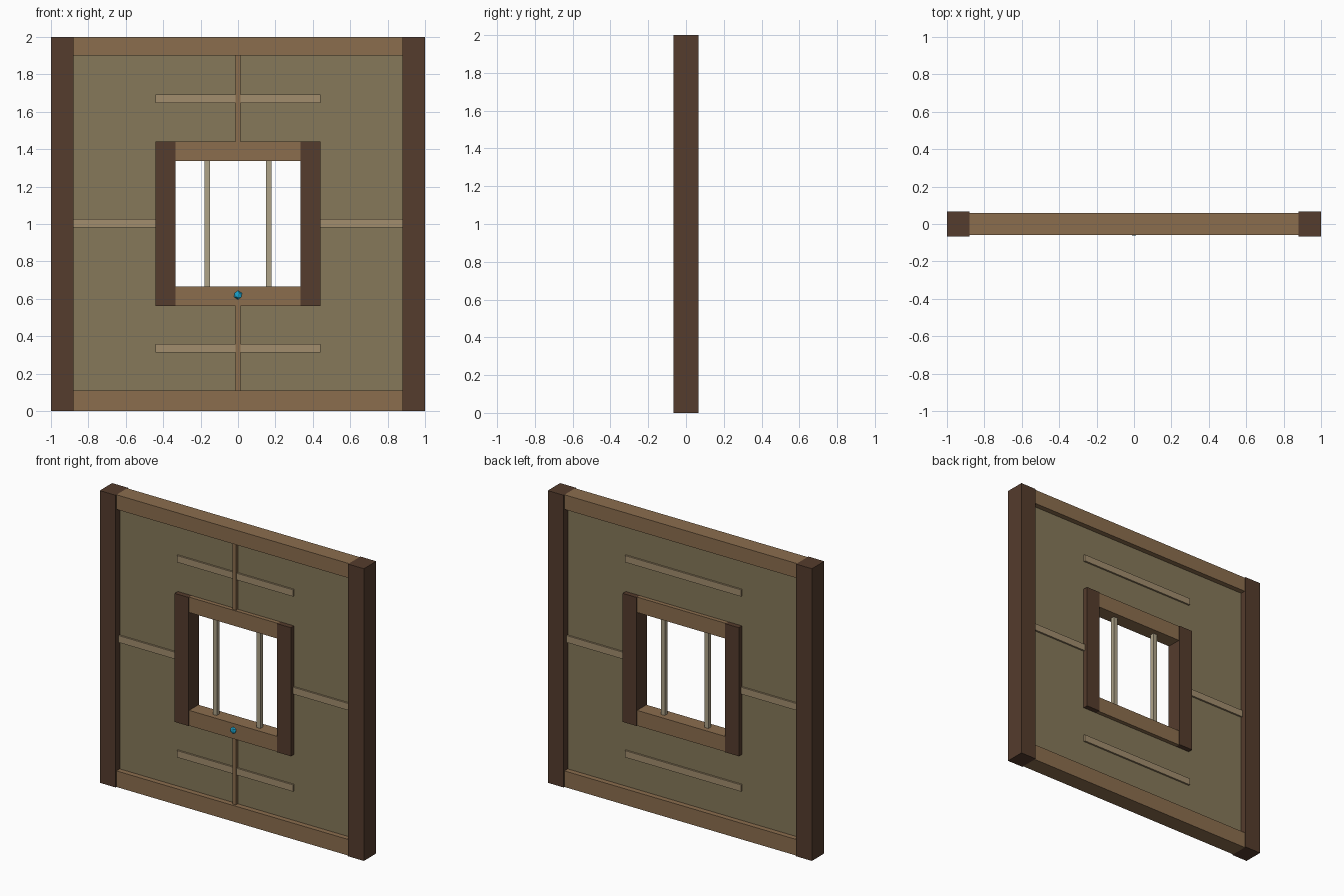
import bpy, bmesh

if "Cube" in bpy.data.objects:
    bpy.data.objects.remove(bpy.data.objects["Cube"])


def material(name, rgb):
    m = bpy.data.materials.new(name)
    m.diffuse_color = (*rgb, 1)
    m.use_nodes = True
    m.node_tree.nodes["Principled BSDF"].inputs["Base Color"].default_value = m.diffuse_color
    return m


DARK = material("dark_wood", (0.09, 0.045, 0.026))
RAIL = material("rail_wood", (0.26, 0.155, 0.076))
PANEL = material("panel_wood", (0.24, 0.19, 0.10))
BATTEN = material("batten_wood", (0.36, 0.27, 0.155))
BAR = material("bar_wood", (0.43, 0.37, 0.25))
BLUE = material("blue_stud", (0.01, 0.35, 0.58))


def add_object(name, bm, mat):
    mesh = bpy.data.meshes.new(name)
    bm.to_mesh(mesh)
    bm.free()
    mesh.materials.append(mat)
    ob = bpy.data.objects.new(name, mesh)
    bpy.context.collection.objects.link(ob)
    return ob


def box(name, x, y, z, mat):
    """Box from (min, max) ranges on each axis."""
    bm = bmesh.new()
    bmesh.ops.create_cube(bm, size=1)
    for v in bm.verts:
        v.co = [r[0] + (c + 0.5) * (r[1] - r[0]) for c, r in zip(v.co, (x, y, z))]
    return add_object(name, bm, mat)


def mirrored(name, x0, x1, y, z, mat):
    """Matching boxes on the left and right."""
    box(name + "_right", (x0, x1), y, z, mat)
    box(name + "_left", (-x1, -x0), y, z, mat)


def sym(d):
    return (-d, d)


P = 0.022  # panel half thickness

# Outer frame
mirrored("outer_post", 0.88, 1.0, sym(0.067), (0, 2), DARK)
box("bottom_rail", sym(0.88), sym(0.058), (0, 0.11), RAIL)
box("top_rail", sym(0.88), sym(0.058), (1.9, 2.0), RAIL)

# Wall panel: a 3 x 3 grid with the middle left open for the window
bm = bmesh.new()
xs, zs = (-0.88, -0.39, 0.39, 0.88), (0.11, 0.615, 1.39, 1.9)
grid = [[bm.verts.new((x, 0, z)) for z in zs] for x in xs]
for i in range(3):
    for j in range(3):
        if (i, j) != (1, 1):
            bm.faces.new((grid[i][j], grid[i + 1][j], grid[i + 1][j + 1], grid[i][j + 1]))
solid = add_object("wall_panel", bm, PANEL).modifiers.new("thickness", 'SOLIDIFY')
solid.thickness = 2 * P
solid.offset = 0

# Window frame
mirrored("window_post", 0.335, 0.44, sym(0.056), (0.562, 1.442), DARK)
box("window_sill", sym(0.335), sym(0.05), (0.562, 0.667), RAIL)
box("window_head", sym(0.335), sym(0.05), (1.337, 1.442), RAIL)

# Window bars
mirrored("window_bar", 0.151, 0.18, sym(0.014), (0.667, 1.337), BAR)

# Horizontal battens, showing on both faces
box("upper_batten", sym(0.44), sym(0.034), (1.647, 1.693), BATTEN)
box("lower_batten", sym(0.44), sym(0.034), (0.312, 0.358), BATTEN)
mirrored("middle_batten", 0.44, 0.88, sym(0.034), (0.98, 1.027), BATTEN)

# Vertical strips on the front only
box("lower_strip", sym(0.014), (-0.042, -P), (0.11, 0.562), RAIL)
box("upper_strip", sym(0.014), (-0.042, -P), (1.442, 1.9), RAIL)

# Blue stud on the sill
bm = bmesh.new()
bmesh.ops.create_icosphere(bm, subdivisions=1, radius=0.024)
for v in bm.verts:
    v.co = (v.co.x, v.co.y * 0.6 - 0.05, v.co.z + 0.62)
add_object("sill_stud", bm, BLUE)
